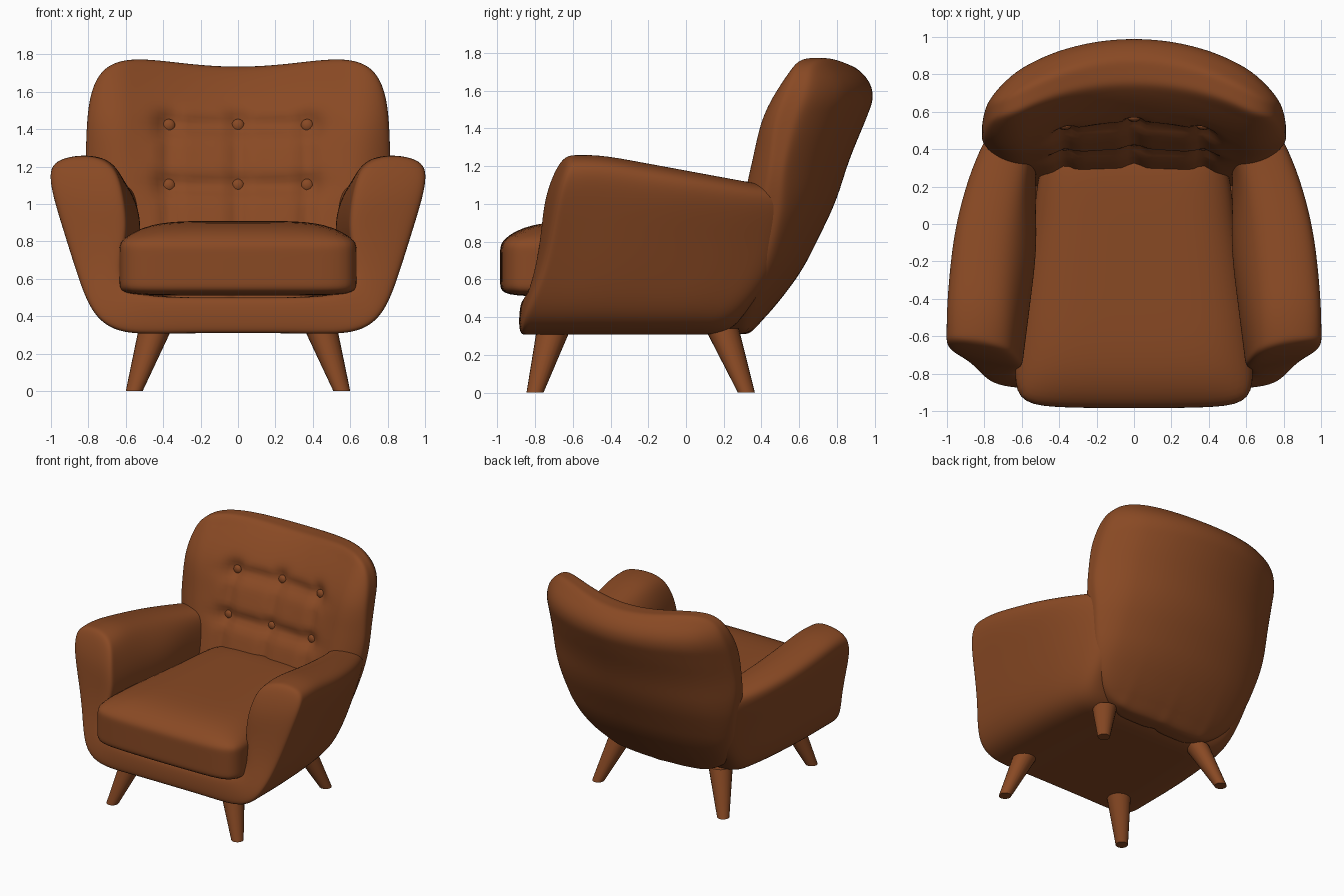
import bpy, bmesh, math
from mathutils import Vector

if "Cube" in bpy.data.objects:
    bpy.data.objects.remove(bpy.data.objects["Cube"], do_unlink=True)

# One leather colour for everything
leather = bpy.data.materials.new("brown_leather")
leather.use_nodes = True
colour = (0.25, 0.067, 0.0175, 1)
leather.diffuse_color = colour
shader = leather.node_tree.nodes["Principled BSDF"]
shader.inputs["Base Color"].default_value = colour
shader.inputs["Roughness"].default_value = 0.6


def interp(table, v):
    """Piecewise linear lookup in a list of (key, value)."""
    if v <= table[0][0]:
        return table[0][1]
    for (k0, v0), (k1, v1) in zip(table, table[1:]):
        if v <= k1:
            return v0 + (v1 - v0) * (v - k0) / (k1 - k0)
    return table[-1][1]


def smooth_interp(table, v):
    """Lookup averaged over neighbours, to round off the corners."""
    return sum(interp(table, v + d * 0.02) for d in range(-4, 5)) / 9


def finish(bm, name):
    bmesh.ops.recalc_face_normals(bm, faces=bm.faces)
    for face in bm.faces:
        face.smooth = True
    mesh = bpy.data.meshes.new(name)
    bm.to_mesh(mesh)
    bm.free()
    mesh.materials.append(leather)
    obj = bpy.data.objects.new(name, mesh)
    bpy.context.collection.objects.link(obj)
    return obj


def soft_box(name, cuts, power, place):
    """Rounded box in -1..1 on each axis, reshaped by place(a, t, h)."""
    bm = bmesh.new()
    bmesh.ops.create_cube(bm, size=2)
    bmesh.ops.subdivide_edges(bm, edges=bm.edges[:], cuts=cuts, use_grid_fill=True)
    for v in bm.verts:
        norm = sum(abs(c) ** power for c in v.co) ** (1 / power)
        v.co = place(*(v.co / norm))
    return finish(bm, name)


# Backrest: curved, leaning, tufted panel reaching down to the base
FRONT = [(0.31, 0.15), (0.9, 0.31), (1.1, 0.38), (1.42, 0.51), (1.6, 0.61), (1.78, 0.73)]
REAR = [(0.31, 0.37), (0.45, 0.48), (0.65, 0.62), (1.0, 0.79), (1.25, 0.87),
        (1.5, 0.98), (1.6, 1.03), (1.68, 0.99), (1.8, 0.90)]
WIDTH = [(0.31, 0.60), (0.45, 0.66), (0.65, 0.715), (1.0, 0.79), (1.15, 0.815), (1.8, 0.805)]
FRONT_BEND = [(0.31, 0.03), (0.9, 0.05), (1.2, 0.13), (1.5, 0.23), (1.78, 0.26)]
REAR_BEND = [(0.31, 0.12), (0.9, 0.17), (1.2, 0.22), (1.6, 0.27)]
BUTTON_X = (-0.37, 0, 0.37)
BUTTON_Z = (1.1, 1.42)


def bell(d, width):
    return math.exp(-(d / width) ** 2)


def tuft(x, z):
    """Depth of the pulled-in buttons and the creases between them."""
    inside = 1 / (1 + math.exp((abs(x) - 0.45) * 30))
    depth = 0
    for bz in BUTTON_Z:
        depth = max(depth, 0.04 * bell(z - bz, 0.05) * inside)
        for bx in BUTTON_X:
            depth = max(depth, 0.07 * bell(math.hypot(x - bx, z - bz), 0.075))
    for bx in BUTTON_X:
        if z < 1.5:
            depth = max(depth, 0.03 * bell(x - bx, 0.045) * min(1, (1.5 - z) * 10))
    return depth


def wing(x):
    """Extra rounding towards the two ends of the back."""
    return max(0, abs(x) - 0.58) ** 2


def back_front(x, z):
    bend = smooth_interp(FRONT_BEND, z) * (x / 0.8) ** 2 - 2.3 * wing(x)
    return smooth_interp(FRONT, z) + tuft(x, z) - bend - 0.015


def place_back(a, t, h):
    top = 1.735 + 0.15 * a * a
    z = 0.31 + (h + 1) / 2 * (top - 0.31)
    x = a * smooth_interp(WIDTH, z)
    front = back_front(x, z)
    bend = smooth_interp(REAR_BEND, z) * (x / 0.8) ** 2 + wing(x)
    rear = smooth_interp(REAR, z) - bend
    return x, front + (rear - front) * (t + 1) / 2, z


soft_box("backrest", 47, 4.5, place_back)

# Buttons sitting in the tufts
for bx in BUTTON_X:
    for bz in BUTTON_Z:
        bm = bmesh.new()
        bmesh.ops.create_uvsphere(bm, u_segments=14, v_segments=8, radius=0.035)
        y = back_front(bx, bz)
        for v in bm.verts:
            v.co = (bx + v.co.x, y + v.co.y * 0.6, bz + v.co.z)
        finish(bm, "back_button")


# Seat cushion: crowned top, wider at the front
def place_seat(a, t, h):
    y = -0.285 + 0.685 * t
    width = interp([(-0.95, 0.655), (-0.5, 0.61), (0, 0.54), (0.4, 0.5)], y)
    z = 0.665 + 0.155 * h
    if h > 0:
        z += 0.09 * h * (1 - abs(a) ** 5) * (1 - max(0, -t) ** 5)
    return a * width, y - 0.015 * (1 - a * a) * max(0, -t), z


soft_box("seat_cushion", 23, 9, place_seat)

# Arms and base: one U-shaped section, as pairs of outer and inner points
SECTION = [((0, 0.31), (0, 0.5)), ((0.35, 0.31), (0.35, 0.5)),
           ((0.63, 0.30), (0.52, 0.52)), ((0.78, 0.40), (0.58, 0.60)),
           ((0.86, 0.63), (0.58, 0.73)), ((0.935, 0.88), (0.55, 0.88)),
           ((1.0, 1.09), (0.57, 1.06)), ((1.01, 1.22), (0.65, 1.23)),
           ((0.91, 1.265), (0.77, 1.275))]
NOSE = [(0.31, -0.89), (0.42, -0.9), (0.5, -0.88), (0.6, -0.82), (0.85, -0.785),
        (1.06, -0.77), (1.2, -0.73), (1.28, -0.66)]
TAIL = [(0.31, 0.24), (0.65, 0.47), (1.0, 0.6), (1.28, 0.62)]
TAPER = [(-0.4, 1), (0, 0.955), (0.25, 0.885), (0.48, 0.79), (0.62, 0.7)]
INNER_TAPER = [(-0.8, 1.08), (-0.1, 0.92), (0.25, 0.96), (0.6, 0.88)]
SLOPE = [(-0.75, 0.94), (-0.62, 0.985), (-0.5, 1), (0.5, 0.76)]


def shell_point(point, s, inner):
    x, z = point
    nose = interp(NOSE, z) + 0.07 * max(0, x - 0.65) / 0.35
    y = nose + (interp(TAIL, z) - nose) * s
    x *= interp(INNER_TAPER if inner and z < 1.1 else TAPER, y)
    if z > 0.5:
        z = 0.5 + (z - 0.5) * interp(SLOPE, y)
    return x, y, z


bm = bmesh.new()
rings = [[[bm.verts.new(shell_point(p, s, side)) for side, p in enumerate(pair)]
          for pair in SECTION] for s in (0, 0.035, 0.15, 0.3, 0.5, 0.7, 0.85, 1)]
last = len(SECTION) - 1
for r0, r1 in zip(rings, rings[1:]):
    for i in range(last):
        for side in (0, 1):
            bm.faces.new((r0[i][side], r0[i + 1][side], r1[i + 1][side], r1[i][side]))
    bm.faces.new((r0[last][0], r0[last][1], r1[last][1], r1[last][0]))
for ring in (rings[0], rings[-1]):
    for i in range(last):
        bm.faces.new((ring[i][0], ring[i + 1][0], ring[i + 1][1], ring[i][1]))
shell = finish(bm, "arms_and_base")
shell.modifiers.new("mirror", 'MIRROR').use_clip = True
smooth = shell.modifiers.new("smooth", 'SUBSURF')
smooth.levels = smooth.render_levels = 3

# Splayed tapered legs
for side, sx in (("left", 1), ("right", -1)):
    for end, top, foot in (("front", (0.44, -0.70), (0.555, -0.80)),
                           ("rear", (0.44, 0.19), (0.555, 0.32))):
        bm = bmesh.new()
        bmesh.ops.create_cone(bm, cap_ends=True, segments=20, radius1=0.045,
                              radius2=0.09, depth=1)
        for v in bm.verts:
            f = v.co.z + 0.5
            centre = Vector(foot).lerp(Vector(top), f)
            v.co = ((centre.x + v.co.x) * sx, centre.y + v.co.y, 0.34 * f)
        leg = finish(bm, f"{end}_{side}_leg")
        bpy.context.view_layer.objects.active = leg
        bpy.ops.object.select_all(action='DESELECT')
        leg.select_set(True)
        bpy.ops.object.shade_smooth_by_angle()
